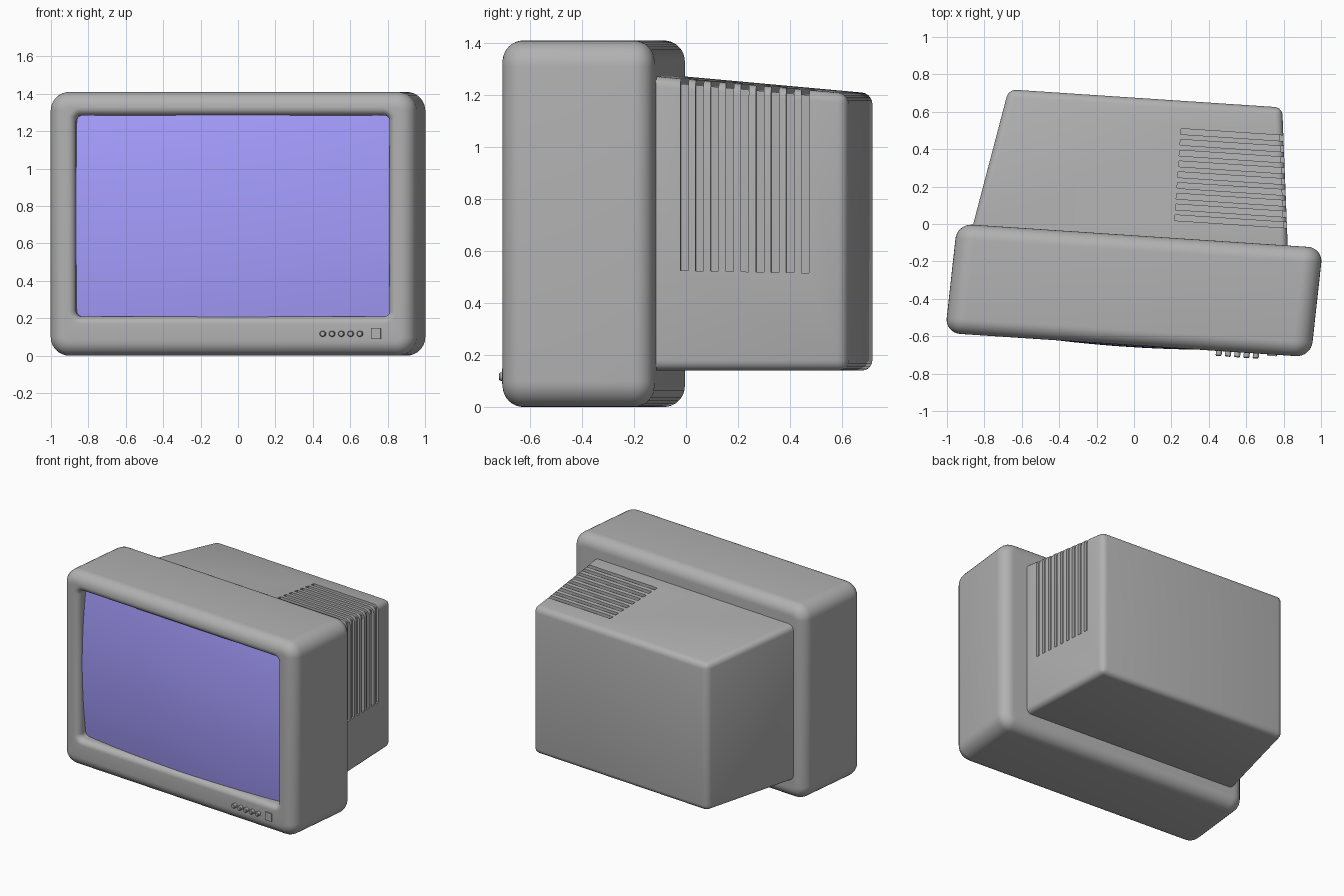
import bpy, bmesh, math

if "Cube" in bpy.data.objects:
    bpy.data.objects.remove(bpy.data.objects["Cube"])

CY = -0.355


def place(u, v, z):
    # the whole model sits slightly turned and skewed about z
    return (u + 0.11 * v, -0.066 * u + v + CY, z)


def material(name, colour):
    mat = bpy.data.materials.new(name)
    mat.diffuse_color = (*colour, 1)
    mat.use_nodes = True
    mat.node_tree.nodes["Principled BSDF"].inputs["Base Color"].default_value = mat.diffuse_color
    return mat


GREY = material("casing_grey", (0.44, 0.44, 0.44))
BLUE = material("screen_blue", (0.38, 0.34, 1.0))


def make(name, bm, angle=30, mat=GREY):
    bmesh.ops.recalc_face_normals(bm, faces=bm.faces[:])
    me = bpy.data.meshes.new(name)
    bm.to_mesh(me)
    bm.free()
    me.materials.append(mat)
    ob = bpy.data.objects.new(name, me)
    bpy.context.collection.objects.link(ob)
    if angle:
        bpy.ops.object.select_all(action='DESELECT')
        ob.select_set(True)
        bpy.context.view_layer.objects.active = ob
        bpy.ops.object.shade_smooth_by_angle(angle=math.radians(angle))
    return ob


def loft(bm, rings):
    # skin between rings of equal length and cap both ends
    loops = [[bm.verts.new(place(*p)) for p in r] for r in rings]
    for a, b in zip(loops, loops[1:]):
        n = len(a)
        for i in range(n):
            bm.faces.new((a[i], a[(i + 1) % n], b[(i + 1) % n], b[i]))
    bm.faces.new(loops[0])
    bm.faces.new(loops[-1])


def round_rect(hw, hh, r, v, zc, n=8, uc=0):
    pts = []
    for k, (sx, sz) in enumerate(((1, 1), (-1, 1), (-1, -1), (1, -1))):
        for i in range(n + 1):
            a = math.pi / 2 * (k + i / n)
            pts.append((uc + sx * (hw - r) + r * math.cos(a), v,
                        zc + sz * (hh - r) + r * math.sin(a)))
    return pts


# front housing: rounded back, rounded front, soft lip, recess for the screen
HV, R, N, LIP = 0.292, 0.08, 8, 0.04
rings = []
for i in range(N + 1):
    a = math.pi / 2 * i / N
    d = R * (1 - math.sin(a))
    rings.append(round_rect(0.978 - d, 0.705 - d, 0.1 - d, HV - R + R * math.cos(a), 0.705))
for i in range(N + 1):
    a = math.pi / 2 * i / N
    d = R * (1 - math.cos(a))
    rings.append(round_rect(0.978 - d, 0.705 - d, 0.1 - d, -HV + R - R * math.sin(a), 0.705))
for i in range(N + 1):
    a = math.pi / 2 * i / N
    d = LIP * (1 - math.sin(a))
    rings.append(round_rect(0.838 + d, 0.538 + d, 0.03 + d, -HV + LIP * (1 - math.cos(a)), 0.747))
rings.append(round_rect(0.838, 0.538, 0.03, -0.18, 0.747))
bm = bmesh.new()
loft(bm, rings)
make("front_housing", bm)

# bulging screen, its rim buried in the housing
bm = bmesh.new()
bmesh.ops.create_grid(bm, x_segments=24, y_segments=18, size=1)
for vert in bm.verts:
    a, b = vert.co.x, vert.co.y
    vert.co = place(a * 0.845, -0.302 + 0.05 * a * a + 0.04 * b * b, 0.747 + b * 0.545)
screen = make("screen", bm, mat=BLUE)
if screen.data.polygons[0].normal.y > 0:
    screen.data.flip_normals()


# tapering rear body
def right(v):
    return 0.79 - 0.15 * (v - 0.29)


def top(v):
    return 1.272 - 0.09 * (v - 0.29)


bm = bmesh.new()
loft(bm, [[(-right(v) - 0.103, v, 0.14), (right(v), v, 0.14),
           (right(v), v, top(v)), (-right(v) - 0.103, v, top(v))] for v in (0.2, 1.023)])
bmesh.ops.bevel(bm, geom=bm.edges[:], offset=0.04, segments=5, profile=0.5, affect='EDGES')
body = make("rear_body", bm)

# vent slots wrapping from the top over the right edge
bm = bmesh.new()
for i in range(9):
    mid = 0.4 + 0.0575 * i
    end = 0.175 - 0.04 * (mid - 0.4)
    loft(bm, [[(end, v, top(v) - 0.02), (right(v) - 0.018, v, top(v) - 0.02),
               (right(v) - 0.018, v, 0.525 - 0.02 * (v - 0.4)), (1.0, v, 0.525 - 0.02 * (v - 0.4)),
               (1.0, v, 1.5), (end, v, 1.5)] for v in (mid - 0.015, mid + 0.015)])
slots = make("vent_cutter", bm, 0)
slots.hide_render = True
slots.hide_viewport = True
cut = body.modifiers.new("vents", 'BOOLEAN')
cut.operation = 'DIFFERENCE'
cut.solver = 'EXACT'
cut.object = slots

# row of small round knobs
for i in range(5):
    u = 0.487 + 0.0495 * i
    bm = bmesh.new()
    loft(bm, [[(u + r * math.cos(t * math.tau / 16), v, 0.117 + r * math.sin(t * math.tau / 16))
               for t in range(16)]
              for v, r in ((-0.28, 0.016), (-0.314, 0.016), (-0.319, 0.012))])
    make(f"knob_{i + 1}", bm)

# flat power button
bm = bmesh.new()
loft(bm, [round_rect(0.026, 0.03, 0.003, v, 0.118, 2, 0.77) for v in (-0.28, -0.3)])
make("power_button", bm)
